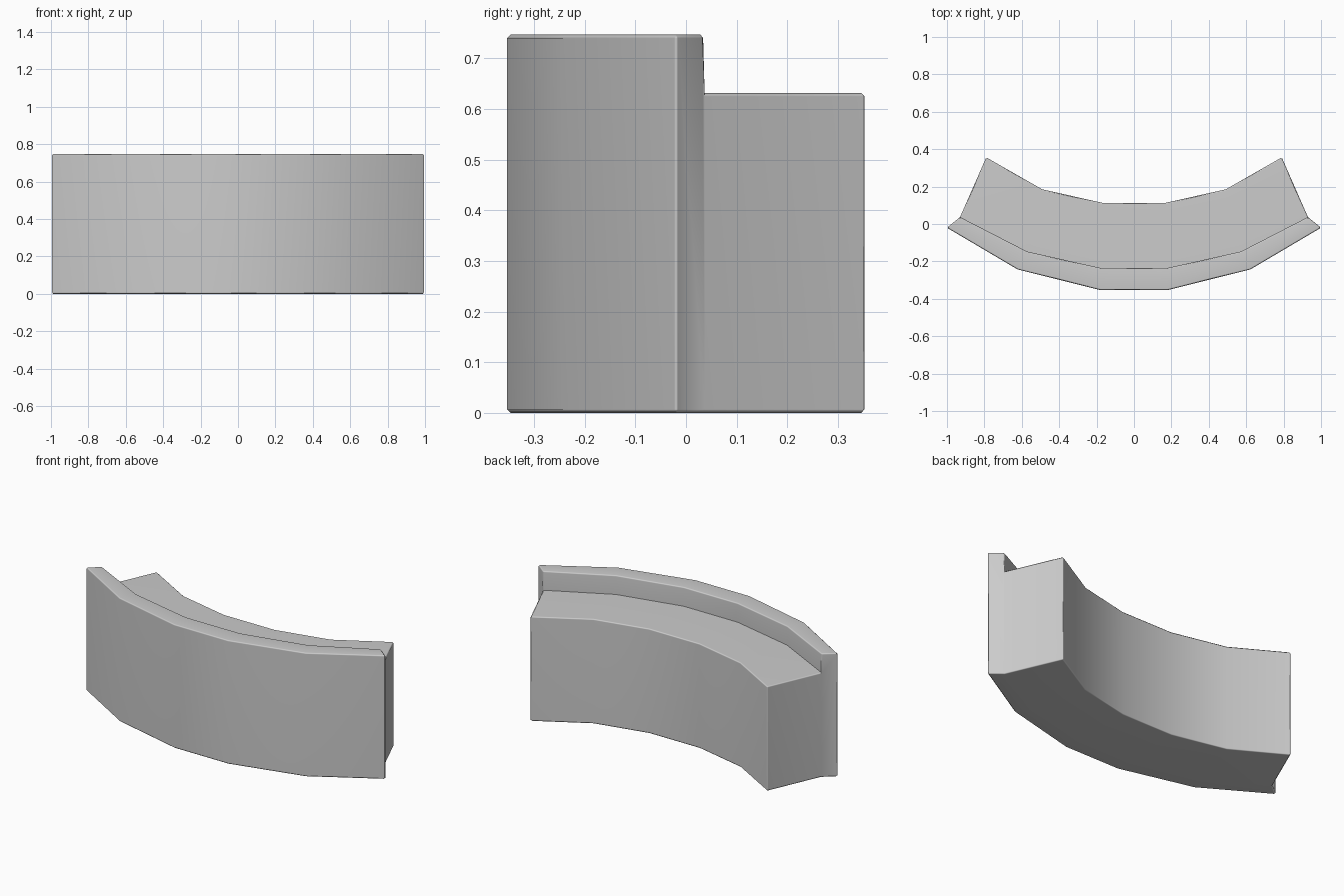
import bpy, bmesh, math

if "Cube" in bpy.data.objects:
    bpy.data.objects.remove(bpy.data.objects["Cube"])

# Plan lines of the right half, from centre to end: outer face, step, inner face
OUTER = [(0.18, -0.353), (0.622, -0.243), (1.0, -0.02)]
STEP = [(0.18, -0.235), (0.572, -0.147), (0.93, 0.037)]
INNER = [(0.168, 0.113), (0.49, 0.185), (0.79, 0.356)]
WALL_H, LEDGE_H = 0.747, 0.632


def full(line):
    """Mirror a half line into a full left-to-right line."""
    return [(-x, y) for x, y in reversed(line)] + line


bm = bmesh.new()

# L-shaped section at each station along the arc
sections = []
for o, s, i in zip(full(OUTER), full(STEP), full(INNER)):
    pts = [(*o, 0), (*o, WALL_H), (*s, WALL_H), (*s, LEDGE_H),
           (*i, LEDGE_H), (*i, 0), (*s, 0)]
    sections.append([bm.verts.new(p) for p in pts])

# Skin between stations
for a, b in zip(sections, sections[1:]):
    for k in range(7):
        n = (k + 1) % 7
        bm.faces.new((a[k], a[n], b[n], b[k]))

# End caps: wall end and ledge end
for sec in (sections[0], sections[-1]):
    bm.faces.new([sec[k] for k in (0, 1, 2, 3, 6)])
    bm.faces.new([sec[k] for k in (3, 4, 5, 6)])
bmesh.ops.recalc_face_normals(bm, faces=bm.faces[:])

# Small chamfer on the sharp outer edges
sharp = [e for e in bm.edges
         if e.is_convex and e.calc_face_angle(0) > math.radians(35)]
bmesh.ops.bevel(bm, geom=sharp, offset=0.007, offset_type='OFFSET',
                segments=1, profile=0.5, affect='EDGES', clamp_overlap=True)

mesh = bpy.data.meshes.new("curved_stepped_wall")
bm.to_mesh(mesh)
bm.free()
wall = bpy.data.objects.new("curved_stepped_wall", mesh)
bpy.context.collection.objects.link(wall)

# Smooth shading along the arc, crisp at the step
bpy.context.view_layer.objects.active = wall
wall.select_set(True)
bpy.ops.object.shade_smooth_by_angle(angle=math.radians(50))
mod = wall.modifiers.new("weighted_normals", 'WEIGHTED_NORMAL')
mod.keep_sharp = True
